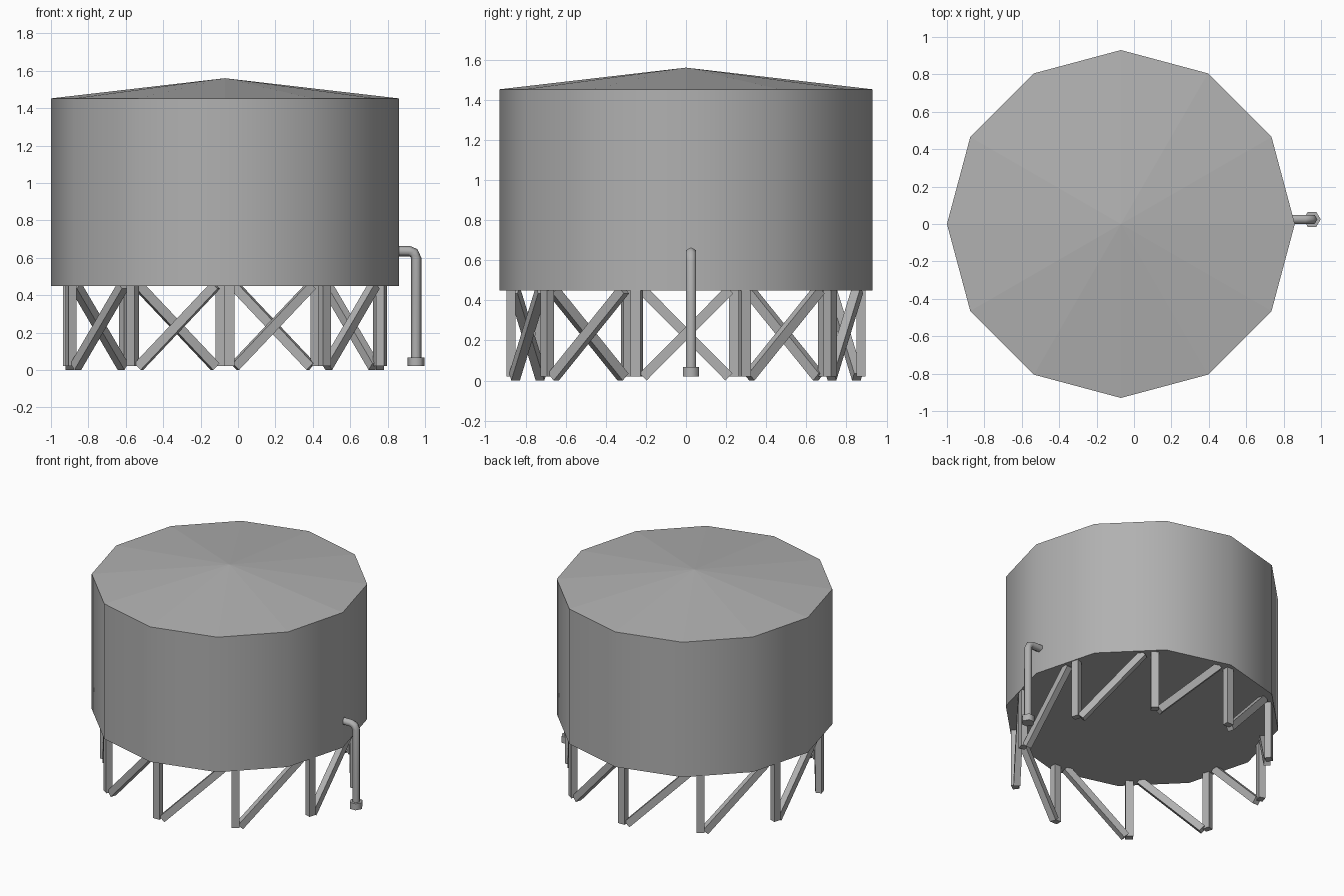
import bpy, bmesh, math
from mathutils import Vector, Matrix

if "Cube" in bpy.data.objects:
    bpy.data.objects.remove(bpy.data.objects["Cube"])

CX = -0.07          # tank axis
TANK_R = 0.93
LEG_R = 0.872
LEGS = 10

# Dark grey steel for every part
steel = bpy.data.materials.new("dark_grey_steel")
steel.diffuse_color = (0.44, 0.44, 0.44, 1)
steel.use_nodes = True
steel.node_tree.nodes["Principled BSDF"].inputs["Base Color"].default_value = steel.diffuse_color


def finish(name, bm, smooth=0):
    bmesh.ops.recalc_face_normals(bm, faces=bm.faces)
    mesh = bpy.data.meshes.new(name)
    bm.to_mesh(mesh)
    bm.free()
    mesh.materials.append(steel)
    ob = bpy.data.objects.new(name, mesh)
    bpy.context.collection.objects.link(ob)
    if smooth:
        bpy.ops.object.select_all(action='DESELECT')
        ob.select_set(True)
        bpy.context.view_layer.objects.active = ob
        bpy.ops.object.shade_smooth_by_angle(angle=math.radians(smooth))
    return ob


def ring(bm, centre, u, v, r, n):
    return [bm.verts.new(centre + r * (u * math.cos(2 * math.pi * i / n)
                                       + v * math.sin(2 * math.pi * i / n)))
            for i in range(n)]


def bridge(bm, a, b):
    n = len(a)
    for i in range(n):
        bm.faces.new((a[i], a[(i + 1) % n], b[(i + 1) % n], b[i]))


def box(name, size, matrix):
    bm = bmesh.new()
    bmesh.ops.create_cube(bm, size=1, matrix=matrix @ Matrix.Diagonal((*size, 1)))
    return finish(name, bm)


X, Y, Z = Vector((1, 0, 0)), Vector((0, 1, 0)), Vector((0, 0, 1))

# Tank: twelve-sided wall with floor and shallow faceted conical roof
bm = bmesh.new()
low = ring(bm, Vector((CX, 0, 0.45)), X, Y, TANK_R, 12)
high = ring(bm, Vector((CX, 0, 1.452)), X, Y, TANK_R, 12)
bridge(bm, low, high)
bm.faces.new(low)
apex = bm.verts.new((CX, 0, 1.56))
for i in range(12):
    bm.faces.new((high[i], high[(i + 1) % 12], apex))
tank = finish("tank", bm, smooth=35)
for p in tank.data.polygons:
    if p.normal.z > 0.5:
        p.use_smooth = False

# Legs and one diagonal brace per bay
half_bay = LEG_R * math.sin(math.pi / LEGS)
mid_r = LEG_R * math.cos(math.pi / LEGS)
for k in range(LEGS):
    a = math.radians(18 + 36 * k)
    base = Matrix.Translation((CX, 0, 0)) @ Matrix.Rotation(a, 4, 'Z')
    box(f"leg_{k + 1}", (0.045, 0.052, 0.44),
        base @ Matrix.Translation((LEG_R, 0.025, 0.24)))

    bay = Matrix.Translation((CX, 0, 0)) @ Matrix.Rotation(a + math.pi / LEGS, 4, 'Z')
    p = Vector((mid_r, -half_bay + 0.055, 0.018))
    q = Vector((mid_r, half_bay - 0.052, 0.452))
    d = q - p
    tilt = Matrix.Rotation(math.atan2(d.z, d.y), 4, 'X')
    box(f"brace_{k + 1}", (0.045, d.length, 0.05),
        bay @ Matrix.Translation((p + q) / 2) @ tilt)

# Outlet pipe: hexagonal section swept along an elbow
PX, PY = 0.952, 0.025
path = [(0.80, 0.636), (0.915, 0.636), (0.940, 0.626), (PX, 0.600), (PX, 0.03)]
bm = bmesh.new()
rings = []
for i, (x, z) in enumerate(path):
    prev, nxt = path[max(i - 1, 0)], path[min(i + 1, len(path) - 1)]
    t = Vector((nxt[0] - prev[0], 0, nxt[1] - prev[1])).normalized()
    rings.append(ring(bm, Vector((x, PY, z)), Vector((-t.z, 0, t.x)), Y, 0.028, 6))
for a, b in zip(rings, rings[1:]):
    bridge(bm, a, b)
bm.faces.new(rings[0])
bm.faces.new(rings[-1])
finish("outlet_pipe", bm, smooth=65)

# Hexagonal fitting at the foot of the pipe
bm = bmesh.new()
lo = ring(bm, Vector((PX, PY, 0.02)), X, Y, 0.046, 6)
hi = ring(bm, Vector((PX, PY, 0.068)), X, Y, 0.046, 6)
bridge(bm, lo, hi)
bm.faces.new(lo)
bm.faces.new(hi)
finish("pipe_fitting", bm, smooth=65)
